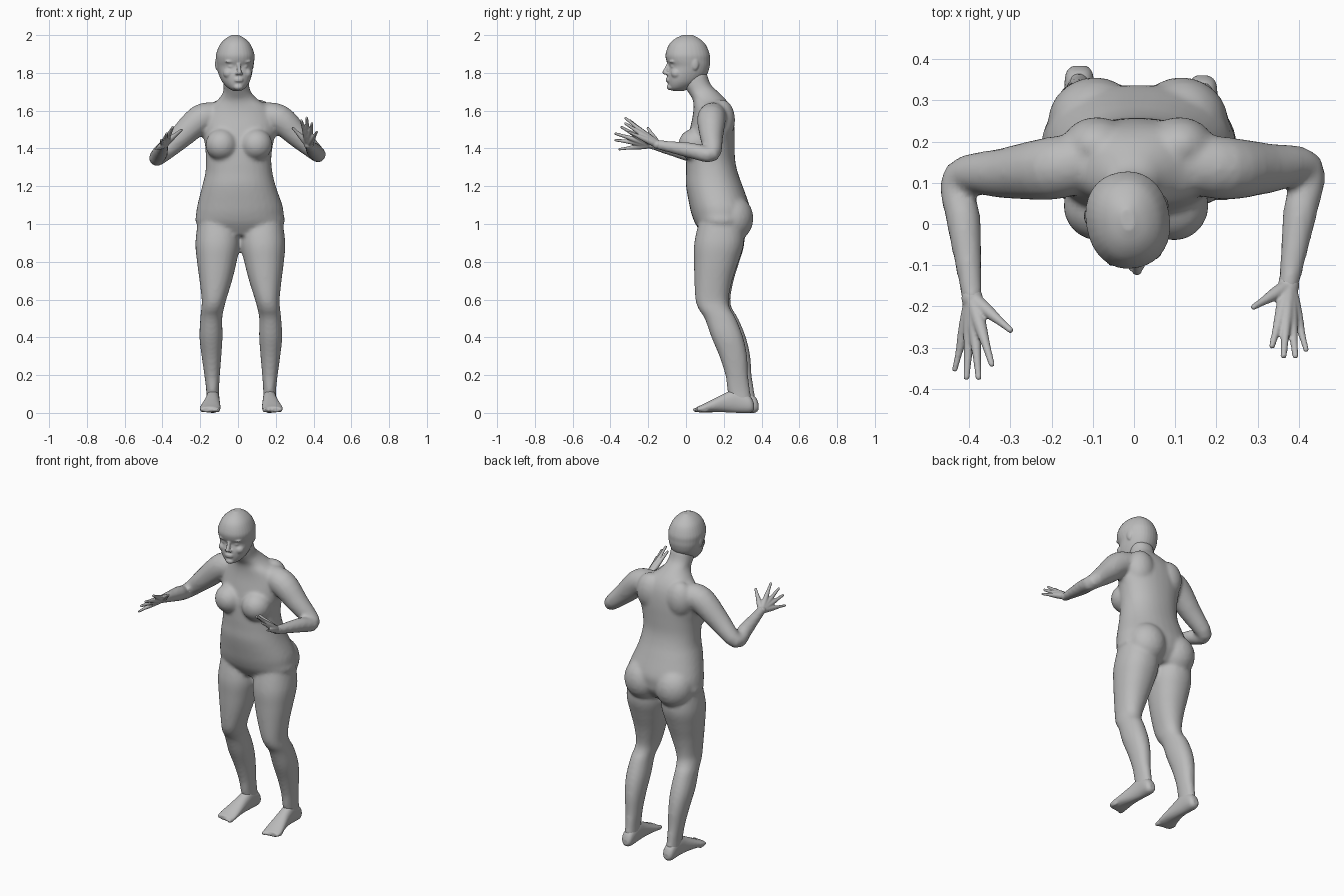
import bpy
import bmesh
from math import cos, sin, pi, copysign
from mathutils import Matrix, Vector

cube = bpy.data.objects.get("Cube")
if cube:
    bpy.data.objects.remove(cube, do_unlink=True)

grey = bpy.data.materials.new("plain grey")
grey.use_nodes = True
grey.diffuse_color = (0.5, 0.5, 0.5, 1)
for node in grey.node_tree.nodes:
    if node.type == 'BSDF_PRINCIPLED':
        node.inputs["Base Color"].default_value = grey.diffuse_color
        node.inputs["Roughness"].default_value = 0.8


def ease(rows, steps=4):
    """Fill in a smooth curve through rows of numbers."""
    rows = [Vector(r) for r in rows]
    last = len(rows) - 1
    out = []
    for i in range(last):
        a, b, c, d = rows[max(i - 1, 0)], rows[i], rows[i + 1], rows[min(i + 2, last)]
        for k in range(steps):
            t = k / steps
            out.append((b * 2 + (c - a) * t + (a * 2 - b * 5 + c * 4 - d) * (t * t)
                        + (b * 3 - a - c * 3 + d) * (t * t * t)) * 0.5)
    return out + [rows[last]]


def skin(bm, rings):
    """Join closed rings of points into a capped solid."""
    loops = [[bm.verts.new(p) for p in ring] for ring in rings]
    n = len(loops[0])
    for low, high in zip(loops, loops[1:]):
        for i in range(n):
            j = (i + 1) % n
            bm.faces.new((low[i], low[j], high[j], high[i]))
    bm.faces.new(loops[0][::-1])
    bm.faces.new(loops[-1])


def stack(bm, rows, place, n=32, power=2.2):
    """Rows are height, centre, half width, low edge, high edge."""
    def soft(v):
        return copysign(abs(v) ** (2 / power), v)
    rings = []
    for h, mid, half, low, high in ease(rows):
        rings.append([place(h, mid + half * soft(cos(2 * pi * i / n)),
                            (low + high) / 2 + (high - low) / 2 * soft(sin(2 * pi * i / n)))
                      for i in range(n)])
    skin(bm, rings)


def ball(bm, spot, radii):
    bmesh.ops.create_icosphere(bm, subdivisions=3, radius=1,
                               matrix=Matrix.Translation(spot) @ Matrix.Diagonal((*radii, 1)))


def tube(bm, rows, n=16):
    """Rows are x, y, z, radius along a limb; the far end is rounded."""
    rows = ease(rows)
    points = [r.xyz for r in rows]
    rings, before, side = [], None, None
    for i, p in enumerate(points):
        along = (points[min(i + 1, len(points) - 1)] - points[max(i - 1, 0)]).normalized()
        side = before.rotation_difference(along) @ side if before else along.orthogonal().normalized()
        other = along.cross(side)
        before = along
        rings.append([p + (side * cos(2 * pi * k / n) + other * sin(2 * pi * k / n)) * rows[i][3]
                      for k in range(n)])
    skin(bm, rings)
    ball(bm, points[-1], [rows[-1][3]] * 3)


def finish(name, bm, voxel, rounds):
    """Fuse the overlapping solids into one soft skin."""
    bmesh.ops.recalc_face_normals(bm, faces=bm.faces)
    mesh = bpy.data.meshes.new(name)
    bm.to_mesh(mesh)
    bm.free()
    mesh.materials.append(grey)
    mesh.shade_smooth()
    obj = bpy.data.objects.new(name, mesh)
    bpy.context.collection.objects.link(obj)
    fuse = obj.modifiers.new("fuse", 'REMESH')
    fuse.mode = 'VOXEL'
    fuse.voxel_size = voxel
    fuse.use_smooth_shade = True
    relax = obj.modifiers.new("relax", 'SMOOTH')
    relax.factor = 0.5
    relax.iterations = rounds


# Torso and neck
body = bmesh.new()
stack(body, [
    (.94, .012, .13, .09, .28), (1, .012, .23, .05, .325), (1.05, .01, .232, .03, .335),
    (1.1, .01, .225, .018, .335), (1.2, .005, .195, 0, .3), (1.27, .005, .178, 0, .275),
    (1.34, .003, .173, 0, .26), (1.42, .005, .18, .005, .258), (1.5, .008, .195, .02, .257),
    (1.57, .01, .185, .035, .25), (1.62, .01, .155, .04, .235), (1.66, 0, .105, .035, .21),
    (1.7, -.005, .073, .01, .17), (1.74, -.01, .068, -.012, .13), (1.8, -.012, .066, -.015, .11),
], lambda h, a, d: Vector((a, d, h)))

for s in (-1, 1):
    ball(body, (s * .092 + .005, .045, 1.42), (.085, .086, .085))   # bust
    ball(body, (s * .105 + .01, .245, 1.03), (.115, .112, .125))    # seat
    ball(body, (s * .1 + .01, .19, 1.55), (.085, .07, .11))         # shoulder blade

    # Legs
    stack(body, [
        (1.02, .118, .105, .07, .3), (.9, .12, .118, .045, .308), (.8, .125, .105, .045, .28),
        (.7, .131, .086, .048, .248), (.6, .141, .065, .055, .23), (.55, .149, .06, .072, .24),
        (.5, .156, .058, .105, .27), (.4, .158, .061, .142, .31), (.3, .156, .052, .185, .332),
        (.2, .153, .041, .218, .338), (.12, .151, .034, .23, .35), (.05, .15, .034, .25, .36),
    ], lambda h, a, d: Vector((s * a + .012 + .005 * (1 - h), d - s * .012 * (1 - h), h)))

    # Feet and toes
    foot = bmesh.new()
    stack(foot, [
        (.372, .149, .018, .015, .05), (.35, .15, .034, 0, .09), (.28, .15, .036, 0, .125),
        (.22, .153, .04, .003, .105), (.15, .16, .05, .004, .07), (.1, .165, .056, .002, .045),
        (.07, .165, .05, .004, .032),
    ], lambda h, a, d: Vector((s * a + .017, h - s * .012, d)))
    for i in range(5):
        ball(foot, (s * (.126 + .02 * i) + .017, .074 + .008 * i - s * .012, .016),
             (.014 - .001 * i, .027, .013))
    finish(("left" if s > 0 else "right") + "_foot", foot, .006, 3)

# Arms: shoulder, elbow and wrist, then a fan of fingers from the wrist
arms = {
    "right": ((-.425, .112, 1.35), (-.393, -.18, 1.42),
              [(-.297, -.26, 1.5), (-.344, -.345, 1.515), (-.377, -.378, 1.48),
               (-.407, -.378, 1.445), (-.436, -.358, 1.395)]),
    "left": ((.42, .135, 1.37), (.375, -.15, 1.42),
             [(.288, -.203, 1.51), (.334, -.3, 1.55), (.363, -.325, 1.565),
              (.392, -.325, 1.535), (.419, -.31, 1.49)]),
}
for side, (elbow, wrist, tips) in arms.items():
    s = 1 if side == "left" else -1
    elbow, wrist = Vector(elbow), Vector(wrist)
    shoulder = Vector((s * .21 + .01, .135, 1.555))
    tube(body, [
        (s * .12, .15, 1.575, .07), (*shoulder, .077),
        (*shoulder.lerp(elbow, .5), .062), (*elbow, .043),
        (*elbow.lerp(wrist, .35), .042), (*elbow.lerp(wrist, .7), .033), (*wrist, .025),
    ])
    hand = bmesh.new()
    for i, tip in enumerate(tips):
        tip = Vector(tip)
        size = .9 if i == 4 else 1
        tube(hand, [(*wrist, .019), (*wrist.lerp(tip, .3), .017), (*wrist.lerp(tip, .52), .0135),
                    (*wrist.lerp(tip, .75), .0095 * size), (*wrist.lerp(tip, .97), .0075 * size)])
    ball(hand, wrist, (.026, .03, .023))
    finish(side + "_hand", hand, .004, 2)

finish("body", body, .011, 5)

# Head, modelled facing forward and then turned
head = bmesh.new()
stack(head, [
    (1.705, 0, .02, -.085, -.02), (1.72, 0, .045, -.1, .01), (1.75, 0, .07, -.108, .06),
    (1.79, 0, .086, -.11, .1), (1.832, 0, .095, -.101, .115), (1.865, 0, .1, -.114, .117),
    (1.9, 0, .1, -.118, .115), (1.95, 0, .08, -.1, .094), (1.982, 0, .05, -.067, .06),
    (2.001, 0, .015, -.025, .025),
], lambda h, a, d: Vector((a, d, h)))
tube(head, [(0, -.1, 1.86, .009), (0, -.112, 1.83, .01), (0, -.125, 1.803, .0125)])   # nose
for z in (1.758, 1.768):
    ball(head, (0, -.108, z), (.024, .011, .006))            # lips
ball(head, (0, -.094, 1.725), (.026, .02, .017))             # chin
for s in (-1, 1):
    ball(head, (s * .012, -.115, 1.797), (.009, .01, .008))  # nostril
    ball(head, (s * .04, -.09, 1.86), (.03, .018, .009))     # brow
    ball(head, (s * .036, -.084, 1.834), (.017, .015, .011)) # eye
    ball(head, (s * .047, -.07, 1.797), (.03, .03, .028))    # cheek
    ball(head, (s * .094, .022, 1.847), (.01, .02, .033))    # ear
head.transform(Matrix.Translation((-.015, .01, 0)) @ Matrix.Rotation(.18, 4, 'Z'))
finish("head", head, .005, 3)
